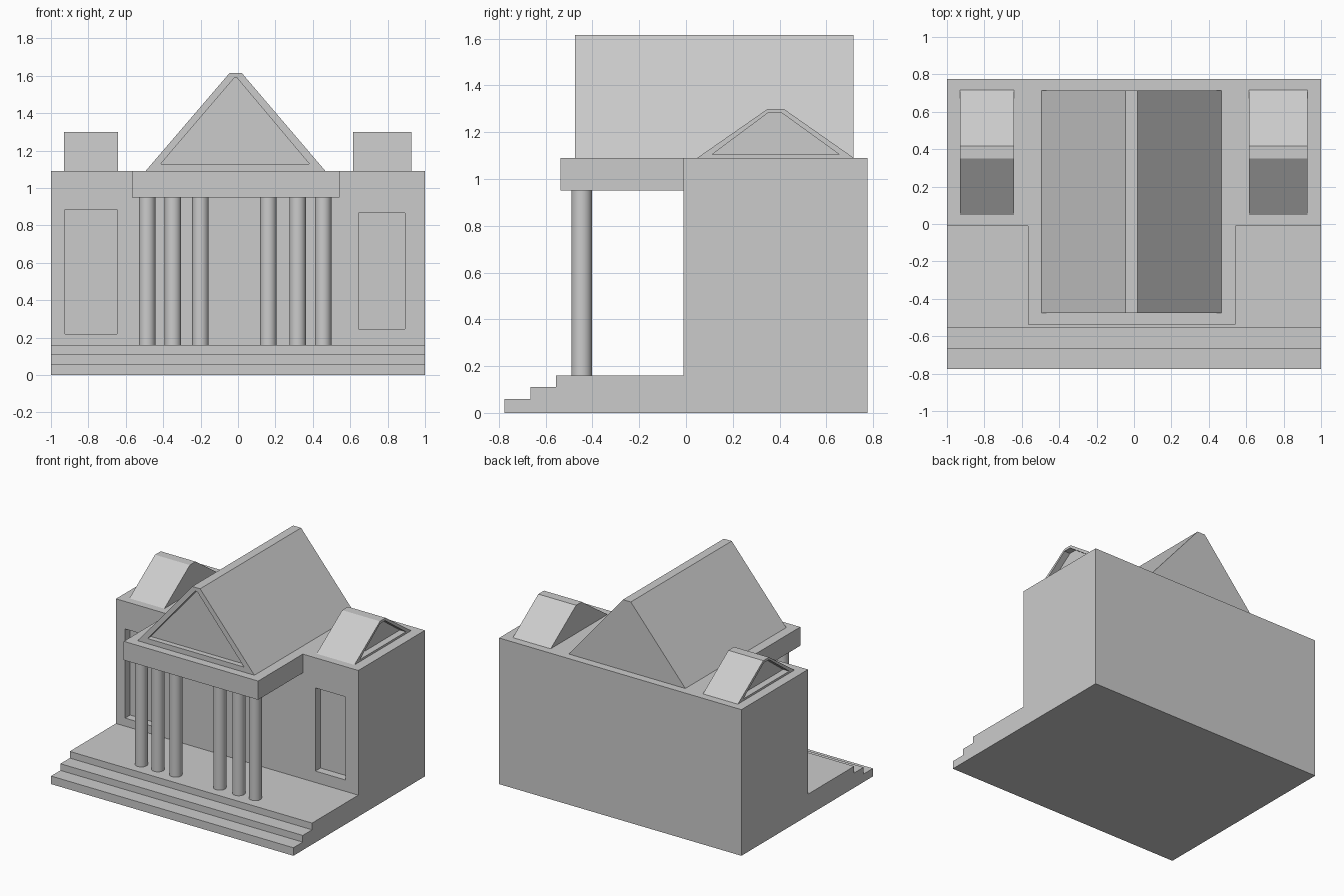
import bpy, bmesh
from mathutils import Vector

if "Cube" in bpy.data.objects:
    bpy.data.objects.remove(bpy.data.objects["Cube"])

stone = bpy.data.materials.new("grey_stone")
stone.use_nodes = True
GREY = (0.6, 0.6, 0.6, 1)
stone.diffuse_color = GREY
stone.node_tree.nodes["Principled BSDF"].inputs["Base Color"].default_value = GREY

EAVES = 1.09
FLOOR = 0.16
FACADE = -0.01
BACK = 0.775


def finish(name, bm):
    bmesh.ops.recalc_face_normals(bm, faces=bm.faces)
    mesh = bpy.data.meshes.new(name)
    bm.to_mesh(mesh)
    bm.free()
    obj = bpy.data.objects.new(name, mesh)
    bpy.context.collection.objects.link(obj)
    mesh.materials.append(stone)
    return obj


def loft(name, loops):
    """Skin matching loops in order and cap both ends."""
    bm = bmesh.new()
    rings = [[bm.verts.new(p) for p in loop] for loop in loops]
    for a, b in zip(rings, rings[1:]):
        for i in range(len(a)):
            j = (i + 1) % len(a)
            bm.faces.new((a[i], a[j], b[j], b[i]))
    bm.faces.new(rings[0])
    bm.faces.new(rings[-1])
    return finish(name, bm)


def box(name, low, high):
    bm = bmesh.new()
    bmesh.ops.create_cube(bm, size=1)
    low, high = Vector(low), Vector(high)
    for v in bm.verts:
        v.co = [c * s + m for c, s, m in zip(v.co, high - low, (low + high) / 2)]
    return finish(name, bm)


def gable_roof(name, outer, inner, plain_end, open_end, depth, along):
    """Flat-ridged gable with a sunken panel in its open end."""
    inward = depth if plain_end > open_end else -depth
    steps = ((outer, plain_end), (outer, open_end),
             (inner, open_end), (inner, open_end + inward))
    return loft(name, [[(t, u, z) if along == "x" else (u, t, z) for u, z in profile]
                       for profile, t in steps])


# Stepped base, one profile run across the full width
steps_profile = [(-0.775, 0), (-0.775, 0.06), (-0.665, 0.06), (-0.665, 0.11),
                 (-0.555, 0.11), (-0.555, FLOOR), (FACADE, FLOOR), (FACADE, 0)]
loft("entrance_steps", [[(x, y, z) for y, z in steps_profile] for x in (-1, 1)])

# Main hall with two sunken window panels
hall = box("main_hall", (-1, FACADE, 0), (1, BACK, EAVES))
for x0, x1, z0, z1 in ((-0.925, -0.647, 0.22, 0.885), (0.645, 0.893, 0.245, 0.865)):
    cutter = box("window_cutter", (x0, FACADE - 0.1, z0), (x1, FACADE + 0.06, z1))
    cutter.hide_render = True
    cut = hall.modifiers.new("window", "BOOLEAN")
    cut.object = cutter
    cut.solver = "EXACT"
    bpy.context.view_layer.objects.active = hall
    bpy.ops.object.modifier_apply(modifier=cut.name)
    bpy.data.objects.remove(cutter)

# Portico slab and its columns
box("portico_slab", (-0.567, -0.537, 0.95), (0.542, FACADE, EAVES))
for i, x in enumerate((-0.486, -0.348, -0.201, 0.162, 0.319, 0.455)):
    bpy.ops.mesh.primitive_cylinder_add(
        vertices=32, radius=0.044, depth=0.95 - FLOOR,
        location=(x, -0.446, (0.95 + FLOOR) / 2))
    column = bpy.context.object
    column.name = f"column_{i + 1}"
    column.data.materials.append(stone)
    bpy.ops.object.shade_smooth_by_angle()

# Main roof, sunken pediment at the front
gable_roof("main_roof",
           [(-0.495, EAVES), (-0.045, 1.615), (0.02, 1.615), (0.468, EAVES)],
           [(-0.414, 1.128), (-0.02, 1.588), (-0.005, 1.588), (0.382, 1.128)],
           0.715, -0.475, 0.04, "y")

# Side roofs, sunken panels facing outward
for name, inside, outside in (("left_roof", 0.615, 0.927), ("right_roof", -0.642, -0.93)):
    gable_roof(name,
               [(0.048, EAVES), (0.35, 1.3), (0.417, 1.3), (0.717, EAVES)],
               [(0.112, 1.105), (0.35, 1.282), (0.41, 1.282), (0.655, 1.105)],
               inside, outside, 0.05, "x")
